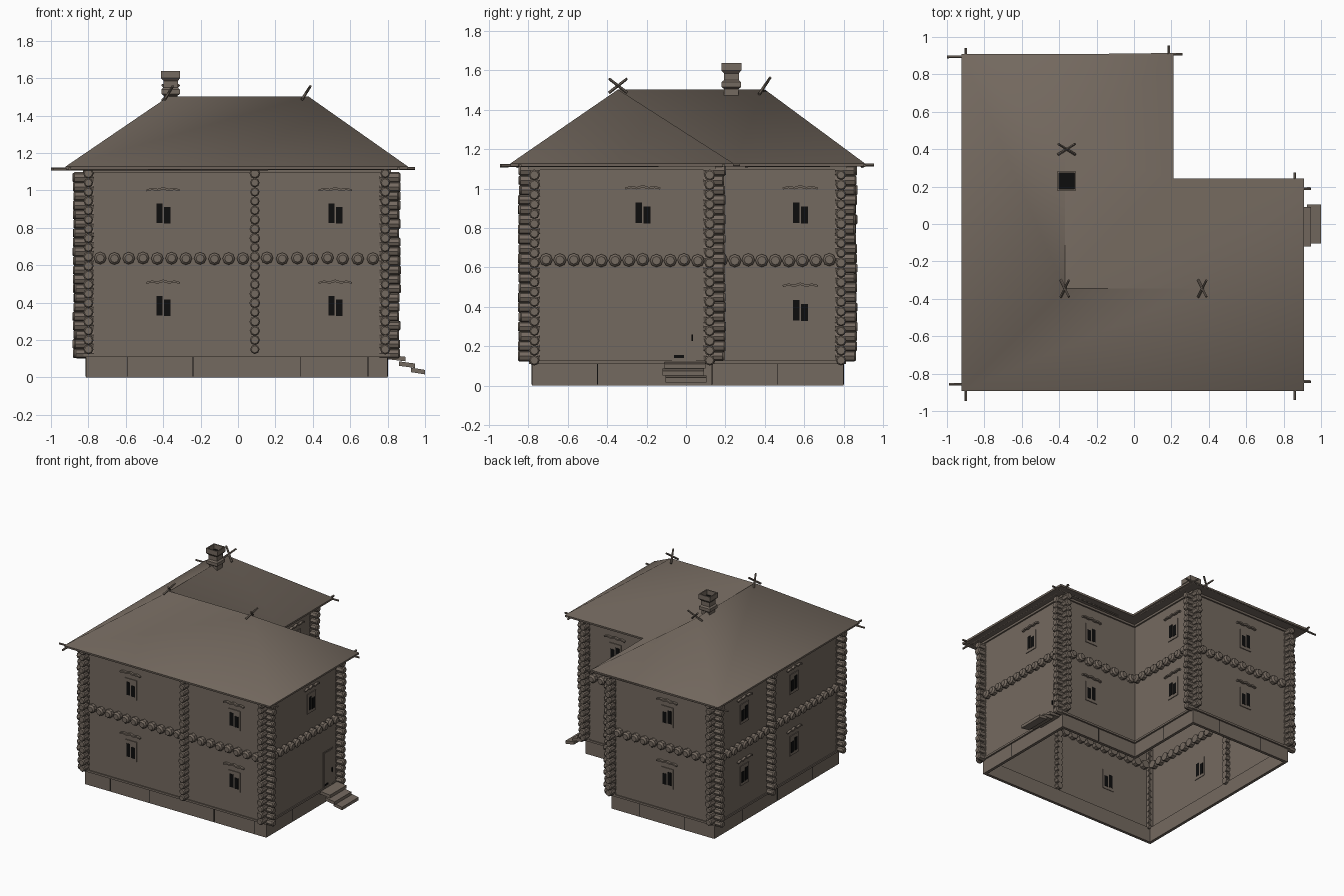
import bpy, bmesh, math, random
from mathutils import Vector, Matrix

if "Cube" in bpy.data.objects:
    bpy.data.objects.remove(bpy.data.objects["Cube"])

random.seed(4)


def material(name, rgb):
    m = bpy.data.materials.new(name)
    m.diffuse_color = (*rgb, 1)
    m.use_nodes = True
    m.node_tree.nodes["Principled BSDF"].inputs["Base Color"].default_value = m.diffuse_color
    return m


WOOD = material("brown timber", (0.175, 0.142, 0.115))
BLACK = material("black opening", (0.004, 0.004, 0.004))


def finish(name, bm, mat=WOOD, smooth=None):
    bmesh.ops.recalc_face_normals(bm, faces=bm.faces)
    me = bpy.data.meshes.new(name)
    bm.to_mesh(me)
    bm.free()
    ob = bpy.data.objects.new(name, me)
    bpy.context.collection.objects.link(ob)
    me.materials.append(mat)
    if smooth:
        bpy.ops.object.select_all(action='DESELECT')
        ob.select_set(True)
        bpy.context.view_layer.objects.active = ob
        bpy.ops.object.shade_smooth_by_angle(angle=math.radians(smooth))
    return ob


def prism(bm, bottom, top):
    """Closed solid between two matching outlines."""
    a = [bm.verts.new(p) for p in bottom]
    b = [bm.verts.new(p) for p in top]
    bm.faces.new(a)
    bm.faces.new(b)
    for i in range(len(a)):
        j = (i + 1) % len(a)
        bm.faces.new((a[i], a[j], b[j], b[i]))


def log(bm, p, q, r, r2=None, sides=8):
    p, q = Vector(p), Vector(q)
    rot = (q - p).to_track_quat('Z', 'Y').to_matrix().to_4x4()
    bmesh.ops.create_cone(bm, cap_ends=True, segments=sides, radius1=r,
                          radius2=r if r2 is None else r2, depth=(q - p).length,
                          matrix=Matrix.Translation((p + q) / 2) @ rot)


# wall centre lines of the L-shaped plan
X0, X1, X2 = -0.80, 0.09, 0.787
Y0, Y1, Y2 = -0.77, 0.12, 0.787


def outline(o, z):
    return [(X0 - o, Y0 - o, z), (X2 + o, Y0 - o, z), (X2 + o, Y1 + o, z),
            (X1 + o, Y1 + o, z), (X1 + o, Y2 + o, z), (X0 - o, Y2 + o, z)]


def ring(name, out, inn, z0, z1):
    bm = bmesh.new()
    loops = [[bm.verts.new(p) for p in outline(o, z)]
             for o, z in ((out, z0), (out, z1), (inn, z1), (inn, z0))]
    for k in range(4):
        a, b = loops[k], loops[(k + 1) % 4]
        for i in range(6):
            j = (i + 1) % 6
            bm.faces.new((a[i], a[j], b[j], b[i]))
    finish(name, bm)


WALL = 0.018   # outer wall face beyond the centre line
ring("foundation", 0.013, -0.01, 0.0, 0.12)
ring("walls", WALL, 0.004, 0.115, 1.125)
ring("base_trim", WALL + 0.008, 0.0, 0.11, 0.126)
ring("eave_trim", WALL + 0.012, 0.0, 1.095, 1.125)

# faces: running axis, plane, outward sign, start, end, window positions
SIDES = {
    "front": ('x', Y0, -1, X0, X2, (-0.40, 0.52)),
    "east": ('y', X2, 1, Y0, Y1, (-0.22,)),
    "inner_north": ('x', Y1, 1, X1, X2, (0.53,)),
    "inner_east": ('y', X1, 1, Y1, Y2, (0.58,)),
    "back": ('x', Y2, 1, X0, X1, (-0.40,)),
    "west": ('y', X0, -1, Y0, Y2, (-0.20, 0.43)),
}


def place(side, u, n, z):
    axis, plane, s = SIDES[side][:3]
    d = plane + s * n
    return (u, d, z) if axis == 'x' else (d, u, z)


def plate(bm, side, pts, n0, n1):
    prism(bm, [place(side, u, n0, z) for u, z in pts],
          [place(side, u, n1, z) for u, z in pts])


def rect(u0, u1, z0, z1):
    return [(u0, z0), (u1, z0), (u1, z1), (u0, z1)]


# windows with black panes and carved headers
frames, panes, headers = bmesh.new(), bmesh.new(), bmesh.new()
HALF = [(0, 0.016), (0.03, 0.006), (0.06, 0.011), (0.09, 0.003),
        (0.088, -0.007), (0.06, 0.0), (0.03, -0.006), (0, 0.003)]
BROW = HALF + [(-u, z) for u, z in HALF[-2:0:-1]]
for side, data in SIDES.items():
    for u in data[5]:
        for z in (0.305, 0.80):
            if side == "east" and z < 0.5:
                continue
            plate(frames, side, rect(u - 0.053, u + 0.053, z, z + 0.158), 0.0, WALL + 0.006)
            for a, b, lo, hi in ((-0.037, -0.004, 0.025, 0.130), (0.005, 0.039, 0.022, 0.110)):
                plate(panes, side, rect(u + a, u + b, z + lo, z + hi), -0.002, WALL + 0.008)
            plate(headers, side, [(u + a, z + 0.202 + b) for a, b in BROW], WALL - 0.004, WALL + 0.018)
finish("window_frames", frames)
finish("window_panes", panes, BLACK)
finish("window_headers", headers)

# door with handle
bm = bmesh.new()
plate(bm, "east", rect(-0.07, 0.05, 0.127, 0.412), 0.0, WALL + 0.004)
plate(bm, "east", rect(-0.062, 0.042, 0.127, 0.404), 0.0, WALL + 0.008)
finish("door", bm)
bm = bmesh.new()
plate(bm, "east", rect(0.029, 0.036, 0.225, 0.258), WALL, WALL + 0.016)
plate(bm, "east", rect(-0.06, -0.01, 0.14, 0.155), WALL, WALL + 0.0095)
finish("door_handle_and_gap", bm, BLACK)

# projecting log ends at every wall crossing
bm = bmesh.new()


def log_stack(side_axis, u, v, sign, shift):
    for i in range(20):
        z = 0.128 + shift + i * 0.0495
        reach = 0.08 + random.uniform(-0.008, 0.004)
        a, b, c = u - sign * 0.03, u + sign * (reach - 0.008), u + sign * reach
        r = 0.027 + random.uniform(-0.002, 0.002)
        for p, q, r1, r2 in ((a, b, r, r), (b, c, r, r * 0.75)):
            if side_axis == 'x':
                log(bm, (p, v, z), (q, v, z), r1, r2)
            else:
                log(bm, (v, p, z), (v, q, z), r1, r2)


for v, end in ((Y0, X2), (Y1, X2), (Y2, X1)):
    log_stack('x', X0, v, -1, 0.0)
    log_stack('x', end, v, 1, 0.0)
for v, end in ((X0, Y2), (X1, Y2), (X2, Y1)):
    log_stack('y', Y0, v, -1, 0.022)
    log_stack('y', end, v, 1, 0.022)
finish("corner_log_ends", bm, smooth=40)

# row of floor beam ends between storeys
bm = bmesh.new()
for side, (axis, plane, s, start, end, wins) in SIDES.items():
    stops = [start, end]
    if side == "front":
        stops = [X0, X1, X2]
    if side == "west":
        stops = [Y0, Y1, Y2]
    step = 0.078 if axis == 'x' else 0.068
    for a, b in zip(stops, stops[1:]):
        n = round((b - a - 0.05) / step)
        for i in range(n):
            u = a + 0.025 + (i + 0.5) * (b - a - 0.05) / n
            r = 0.033
            z = 0.636 + random.uniform(-0.003, 0.003)
            log(bm, place(side, u, -0.03, z), place(side, u, 0.045, z), r)
            log(bm, place(side, u, 0.045, z), place(side, u, 0.058, z), r, r * 0.65)
finish("floor_beam_ends", bm, smooth=40)

# foundation stone seams
bm = bmesh.new()
SEAMS = {"front": (-0.59, -0.24, 0.335, 0.695), "east": (-0.45,), "inner_north": (0.45,),
         "inner_east": (0.466,), "back": (-0.55, -0.15), "west": (-0.45, 0.0, 0.45)}
for side, us in SEAMS.items():
    for u in us:
        plate(bm, side, rect(u - 0.002, u + 0.002, 0.005, 0.11), 0.01, 0.0145)
finish("foundation_seams", bm, BLACK)

# hipped L-shaped roof
bm = bmesh.new()
low = [bm.verts.new(p) for p in outline(0.12, 1.112)]
A, B, C, D, E, F = eave = [bm.verts.new(p) for p in outline(0.122, 1.127)]
R0, R1, R2 = [bm.verts.new(p) for p in ((-0.37, -0.345, 1.503), (0.375, -0.345, 1.503),
                                        (-0.37, 0.40, 1.503))]
for f in ((A, B, R1, R0), (B, C, R1), (C, D, R0, R1), (D, E, R2, R0), (E, F, R2), (F, A, R0, R2), low):
    bm.faces.new(f)
for i in range(6):
    j = (i + 1) % 6
    bm.faces.new((low[i], low[j], eave[j], eave[i]))
finish("roof", bm, smooth=55)

# eave poles whose tips stick out at the corners
bm = bmesh.new()
for y, a, b in ((-0.857, -0.99, 0.945), (0.175, 0.3, 0.945), (0.893, -1.0, 0.26)):
    log(bm, (a, y, 1.113), (b, y + 0.015, 1.117), 0.008, sides=6)
for x, a, b in ((-0.90, -0.945, 0.94), (0.86, -0.94, 0.275), (0.185, 0.3, 0.955)):
    log(bm, (x, a, 1.116), (x, b, 1.12), 0.008, sides=6)
finish("eave_poles", bm)

# crossed sticks on the ridge ends
bm = bmesh.new()
for x, y, along in ((-0.37, -0.345, 'y'), (0.365, -0.345, 'y'), (-0.36, 0.40, 'x')):
    for s in (-1, 1):
        d = Vector((0.022, s * 0.045, 0.035)) if along == 'y' else Vector((s * 0.045, 0.028, 0.042))
        c = Vector((x, y, 1.522))
        log(bm, c - d, c + d, 0.008, 0.007, sides=6)
finish("ridge_crosses", bm)

# square chimney with stepped profile and dark flue
bm = bmesh.new()
PROFILE = [(0.036, 1.38), (0.036, 1.505), (0.049, 1.515), (0.049, 1.54), (0.038, 1.55),
           (0.038, 1.585), (0.051, 1.60), (0.051, 1.638), (0.042, 1.638), (0.042, 1.60)]
prev = None
for w, z in PROFILE:
    cur = [bm.verts.new((-0.36 + sx * w, 0.23 + sy * w, z))
           for sx, sy in ((-1, -1), (1, -1), (1, 1), (-1, 1))]
    if prev:
        for i in range(4):
            j = (i + 1) % 4
            bm.faces.new((prev[i], prev[j], cur[j], cur[i]))
    prev = cur
flue = bm.faces.new(prev)
flue.material_index = 1
finish("chimney", bm).data.materials.append(BLACK)

# entrance steps
for i, (x0, x1, y0, y1, z) in enumerate(((0.79, 0.895, -0.11, 0.10, 0.098), (0.86, 0.945, -0.12, 0.092, 0.062),
                                         (0.925, 1.0, -0.105, 0.105, 0.028))):
    bm = bmesh.new()
    base = [(x0, y0, z), (x1, y0, z - 0.012), (x1, y1, z - 0.012), (x0, y1, z)]
    prism(bm, base, [(x, y, h + 0.024) for x, y, h in base])
    finish("entrance_step_%d" % (i + 1), bm)
